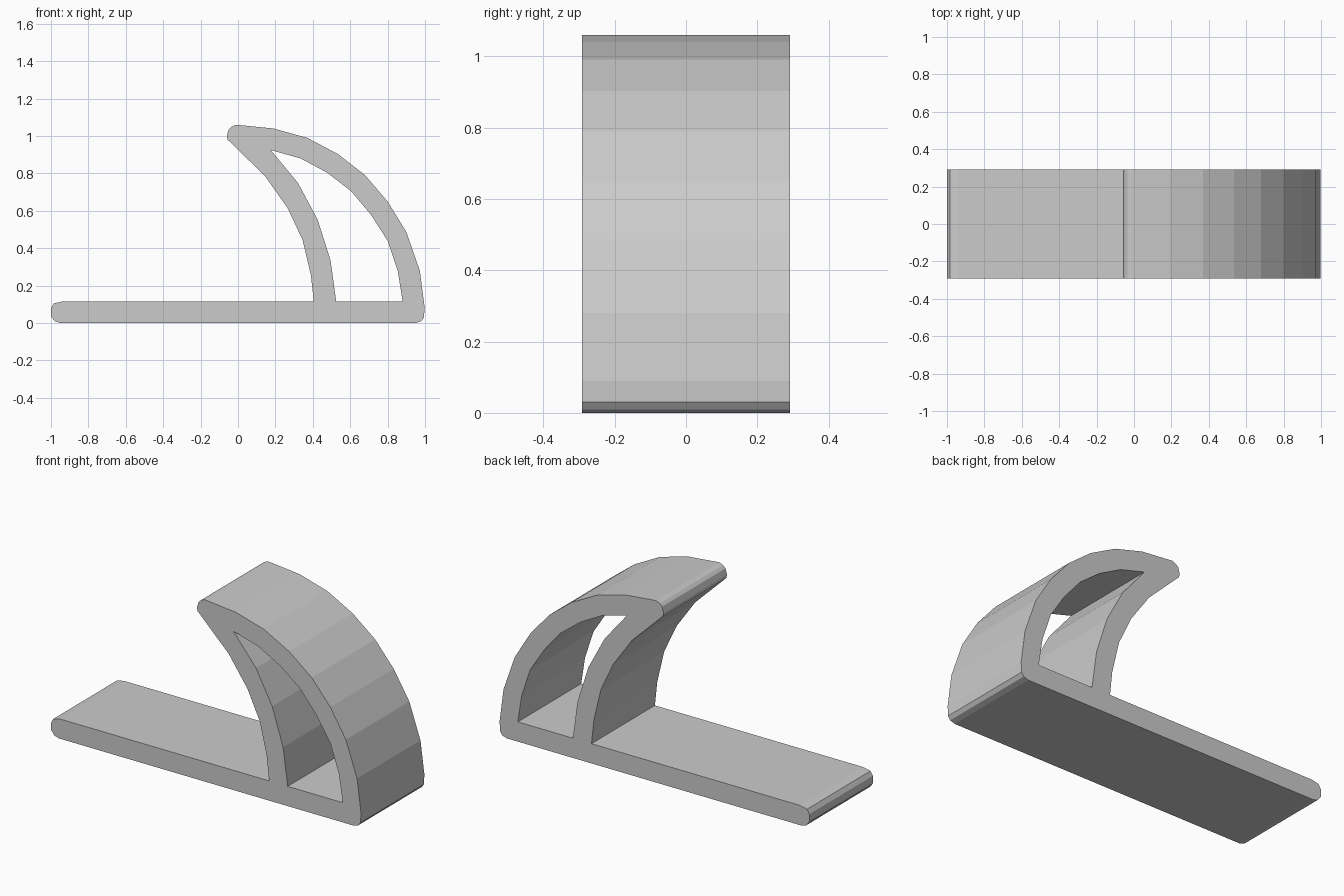
import bpy
import math
from mathutils import Matrix

HALF_WIDTH = 0.292

cube = bpy.data.objects.get("Cube")
if cube:
    bpy.data.objects.remove(cube, do_unlink=True)

grey = bpy.data.materials.new("light grey")
grey.use_nodes = True
colour = (0.6, 0.6, 0.6, 1)
grey.diffuse_color = colour
grey.node_tree.nodes["Principled BSDF"].inputs["Base Color"].default_value = colour

# Side profile, run round from the rounded left end of the base
base_left = [(-0.95, 0), (-0.98, 0.01), (-1, 0.035), (-1, 0.08), (-0.985, 0.105), (-0.94, 0.115)]
leg_left = [(0.405, 0.115), (0.39, 0.255), (0.345, 0.445), (0.265, 0.615), (0.145, 0.785)]
tip = [(-0.055, 0.98), (-0.06, 1.0), (-0.05, 1.035), (-0.035, 1.05), (-0.01, 1.06)]
outer_arc = [(0.19, 1.04), (0.37, 0.99), (0.535, 0.903), (0.68, 0.79),
             (0.80, 0.65), (0.90, 0.487), (0.972, 0.28)]
base_right = [(0.997, 0.09), (0.995, 0.03), (0.98, 0.01), (0.95, 0)]

# Opening between the inner leg and the outer arc
opening = [(0.525, 0.115), (0.495, 0.335), (0.425, 0.555), (0.32, 0.75), (0.175, 0.925),
           (0.335, 0.88), (0.475, 0.805), (0.605, 0.705), (0.71, 0.58),
           (0.80, 0.44), (0.855, 0.275), (0.88, 0.115)]


def add_outline(curve, points):
    spline = curve.splines.new("POLY")
    spline.points.add(len(points) - 1)
    for point, (x, z) in zip(spline.points, points):
        point.co = (x, z, 0, 1)
    spline.use_cyclic_u = True


# Filled outline with a hole, extruded across the depth
curve = bpy.data.curves.new("stand_profile", "CURVE")
curve.dimensions = "2D"
curve.fill_mode = "BOTH"
curve.extrude = HALF_WIDTH
add_outline(curve, base_left + leg_left + tip + outer_arc + base_right)
add_outline(curve, opening)
profile = bpy.data.objects.new("stand_profile", curve)
bpy.context.collection.objects.link(profile)

# Turn the extrusion into an upright flat-shaded mesh
depsgraph = bpy.context.evaluated_depsgraph_get()
mesh = bpy.data.meshes.new_from_object(profile.evaluated_get(depsgraph))
mesh.transform(Matrix.Rotation(math.pi / 2, 4, "X"))
mesh.materials.clear()
mesh.materials.append(grey)
mesh.shade_flat()
bpy.data.objects.remove(profile, do_unlink=True)
stand = bpy.data.objects.new("curved_stand", mesh)
bpy.context.collection.objects.link(stand)

# Weld the caps to the walls and face everything outwards
import bmesh
bm = bmesh.new()
bm.from_mesh(mesh)
bmesh.ops.remove_doubles(bm, verts=bm.verts, dist=0.0005)
bmesh.ops.recalc_face_normals(bm, faces=bm.faces)
bm.to_mesh(mesh)
bm.free()
